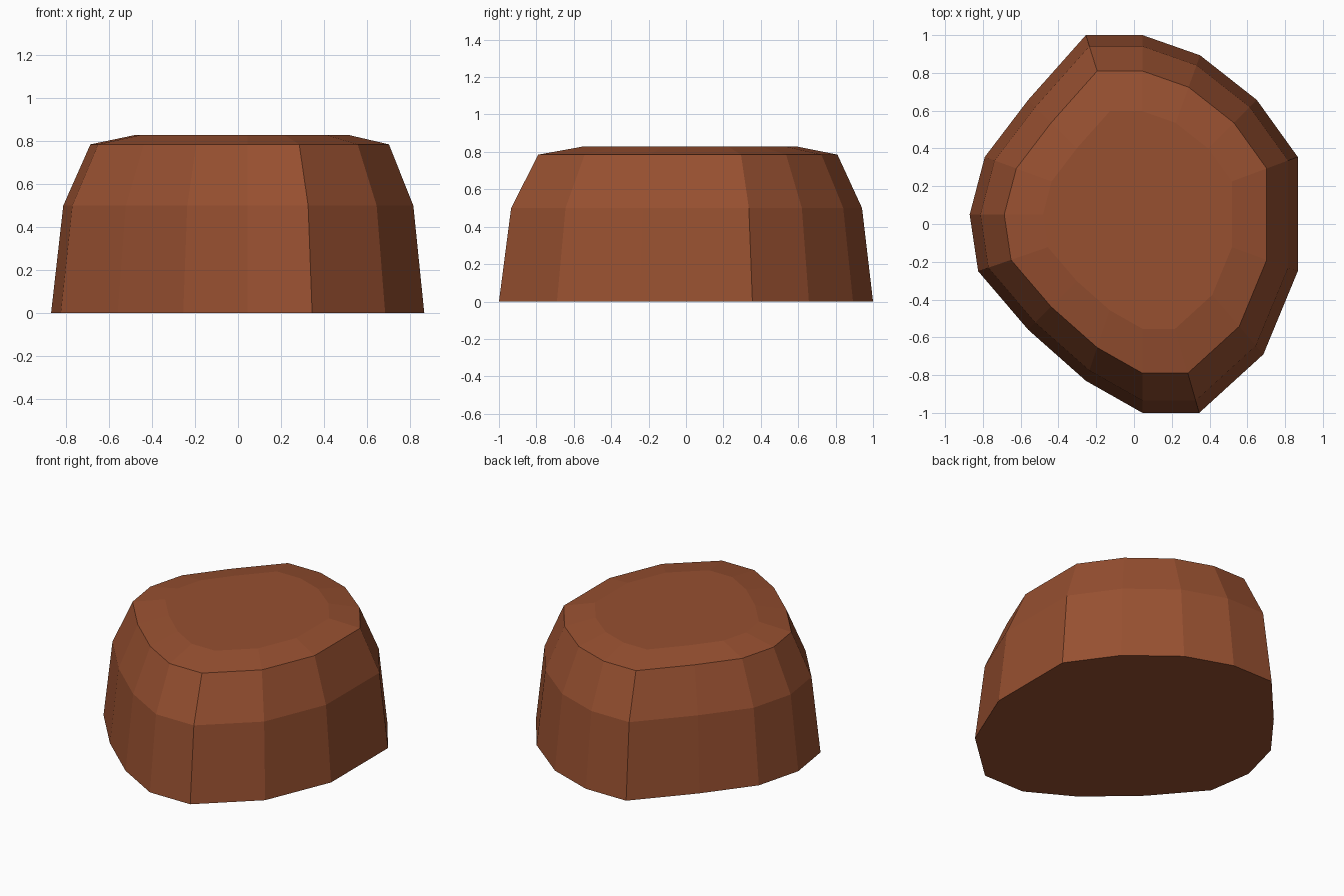
import bpy, bmesh

if "Cube" in bpy.data.objects:
    bpy.data.objects.remove(bpy.data.objects["Cube"])

# Irregular 15-sided footprint, counter-clockwise from above
OUTLINE = [(0.045, -1.0), (0.345, -1.0), (0.685, -0.69), (0.867, -0.25),
           (0.867, 0.355), (0.65, 0.657), (0.35, 0.893), (0.045, 1.0),
           (-0.255, 1.0), (-0.56, 0.657), (-0.79, 0.355), (-0.87, 0.05),
           (-0.825, -0.25), (-0.56, -0.56), (-0.255, -0.83)]
CENTER = (0.045, 0.05)
# (height, scale of the footprint about CENTER)
LEVELS = [(0.0, 1.0), (0.5, 0.938), (0.785, 0.8), (0.828, 0.576)]

# Stone body: stacked scaled rings bridged into flat facets
bm = bmesh.new()
rings = [[bm.verts.new((CENTER[0] + (x - CENTER[0]) * s,
                        CENTER[1] + (y - CENTER[1]) * s, z))
          for x, y in OUTLINE] for z, s in LEVELS]
n = len(OUTLINE)
for lower, upper in zip(rings, rings[1:]):
    for i in range(n):
        j = (i + 1) % n
        bm.faces.new((lower[i], lower[j], upper[j], upper[i]))
bm.faces.new(rings[-1])
bm.faces.new(rings[0][::-1])
bmesh.ops.recalc_face_normals(bm, faces=bm.faces)

mesh = bpy.data.meshes.new("boulder")
bm.to_mesh(mesh)
bm.free()

# Reddish brown material
mat = bpy.data.materials.new("red_brown")
mat.diffuse_color = (0.31, 0.08, 0.03, 1.0)
mat.use_nodes = True
mat.node_tree.nodes["Principled BSDF"].inputs["Base Color"].default_value = mat.diffuse_color
mesh.materials.append(mat)
boulder = bpy.data.objects.new("boulder", mesh)
bpy.context.collection.objects.link(boulder)
